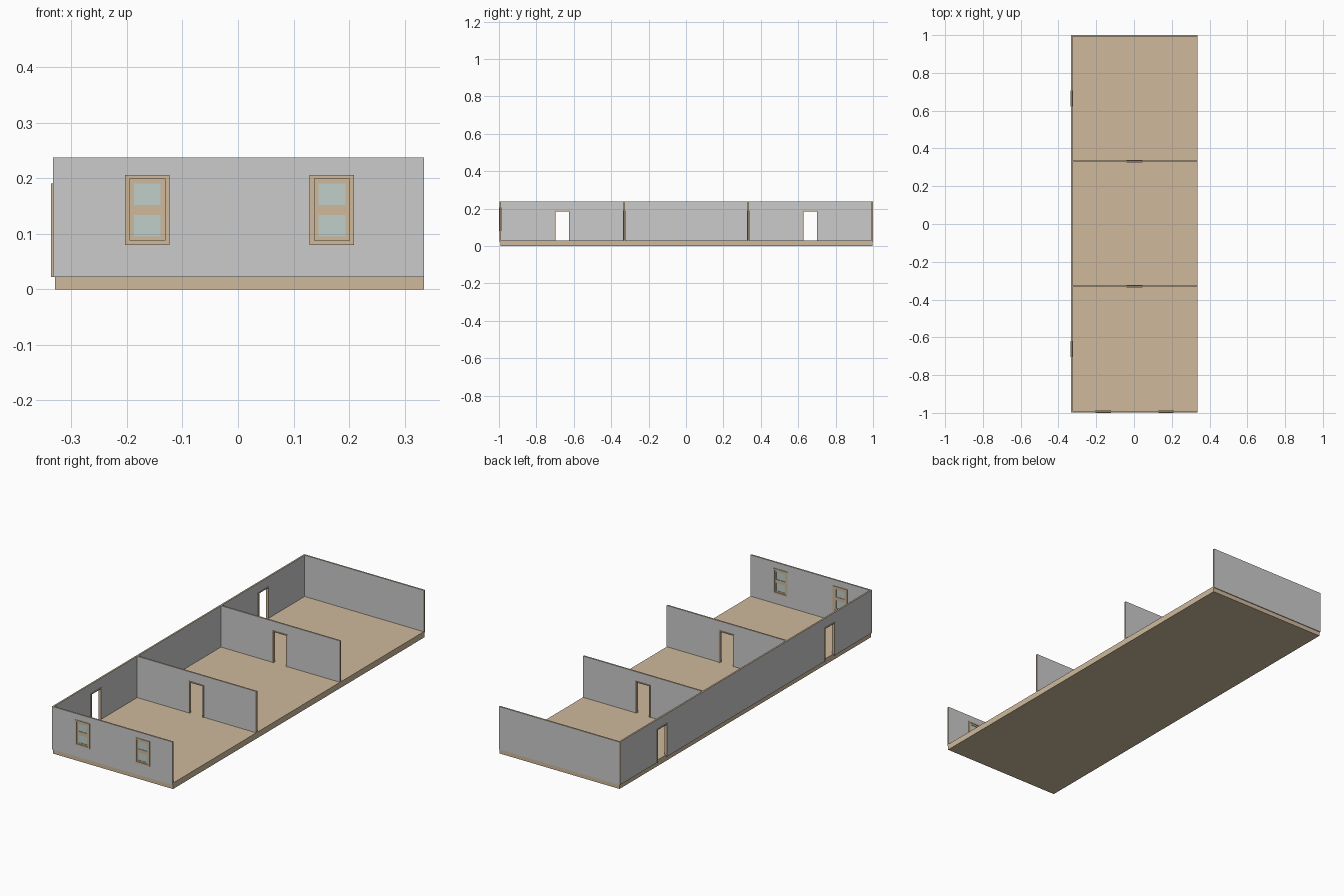
import bpy, math

if "Cube" in bpy.data.objects:
    bpy.data.objects.remove(bpy.data.objects["Cube"])

T = 0.008                              # wall thickness
Z0, Z1 = 0.022, 0.237                  # wall bottom and top
X0, XM, X1 = -0.329, 0.003, 0.335      # wall lines across
Y0, YA, YB, Y1 = -0.993, -0.33, 0.333, 0.996  # wall lines along


def material(name, color):
    m = bpy.data.materials.new(name)
    m.diffuse_color = (*color, 1)
    m.use_nodes = True
    m.node_tree.nodes["Principled BSDF"].inputs["Base Color"].default_value = m.diffuse_color
    return m


WOOD = material("wood", (0.62, 0.49, 0.33))
GLASS = material("glass", (0.52, 0.62, 0.58))


def rect(a, b, c, d):
    return [(a, c), (b, c), (b, d), (a, d)]


def doorway(c, half, top):
    return [(c - half, Z0), (c - half, top), (c + half, top), (c + half, Z0)]


def panel(name, loops, thick, line, side=False, face=None, edge=None):
    """Upright extruded panel; the first loop is the outline, others are holes."""
    cu = bpy.data.curves.new(name, 'CURVE')
    cu.dimensions, cu.fill_mode, cu.extrude = '2D', 'BOTH', thick / 2
    for pts in loops:
        s = cu.splines.new('POLY')
        s.points.add(len(pts) - 1)
        for p, (u, v) in zip(s.points, pts):
            p.co = (u, v, 0, 1)
        s.use_cyclic_u = True
    tmp = bpy.data.objects.new(name, cu)
    bpy.context.collection.objects.link(tmp)
    dg = bpy.context.evaluated_depsgraph_get()
    me = bpy.data.meshes.new_from_object(tmp.evaluated_get(dg))
    bpy.data.objects.remove(tmp)
    me.materials.clear()
    me.materials.append(face)
    me.materials.append(edge or face)
    for p in me.polygons:
        p.use_smooth = False
        p.material_index = 0 if abs(p.normal.z) > 0.5 else 1
    ob = bpy.data.objects.new(name, me)
    bpy.context.collection.objects.link(ob)
    ob.rotation_euler = (math.pi / 2, 0, math.pi / 2 if side else 0)
    ob.location = (line, 0, 0) if side else (0, line, 0)
    return ob


def wall(name, a, b, line, doors=(), windows=(), side=False):
    outline = [(a, Z0)]
    for c in doors:
        outline += doorway(c, 0.039, 0.188)
    outline += [(b, Z0), (b, Z1), (a, Z1)]
    holes = [rect(c - 0.034, c + 0.034, 0.086, 0.2) for c in windows]
    panel(name, [outline] + holes, T, line, side, edge=WOOD)
    # door casings
    for c in doors:
        loop = doorway(c, 0.042, 0.19) + doorway(c, 0.036, 0.185)[::-1]
        panel(name + "_door_frame", [loop], 0.014, line, side, WOOD)
    # window casing, sash and glass
    for c in windows:
        panel("window_casing", [rect(c - 0.04, c + 0.04, 0.08, 0.206),
                                rect(c - 0.0315, c + 0.0315, 0.088, 0.199)],
              0.014, line, side, WOOD)
        panel("window_sash", [rect(c - 0.033, c + 0.033, 0.086, 0.201),
                              rect(c - 0.024, c + 0.024, 0.095, 0.134),
                              rect(c - 0.024, c + 0.024, 0.152, 0.19)],
              0.007, line, side, WOOD)
        panel("window_glass", [rect(c - 0.026, c + 0.026, 0.093, 0.192)],
              0.002, line, side, GLASS)


# floor slab
bpy.ops.mesh.primitive_cube_add(size=1, location=((X0 + X1) / 2, (Y0 + Y1) / 2, 0.015))
floor = bpy.context.object
floor.name = "floor"
floor.scale = (X1 - X0, Y1 - Y0, 0.03)
floor.data.materials.append(WOOD)

# front wall in two panels, each with a window
wall("front_wall_left", X0 - T / 2, XM, Y0, windows=[(X0 + XM) / 2])
wall("front_wall_right", XM, X1, Y0, windows=[(XM + X1) / 2])

# back wall and the two partitions
wall("back_wall", X0 - T / 2, X1, Y1)
for y in (YA, YB):
    wall("partition", X0 + T / 2, X1, y, doors=[XM])

# long side wall with two doorways; the other side stays open
wall("side_wall", Y0 + T / 2, Y1 - T / 2, X0, doors=[(Y0 + YA) / 2, (YB + Y1) / 2], side=True)
